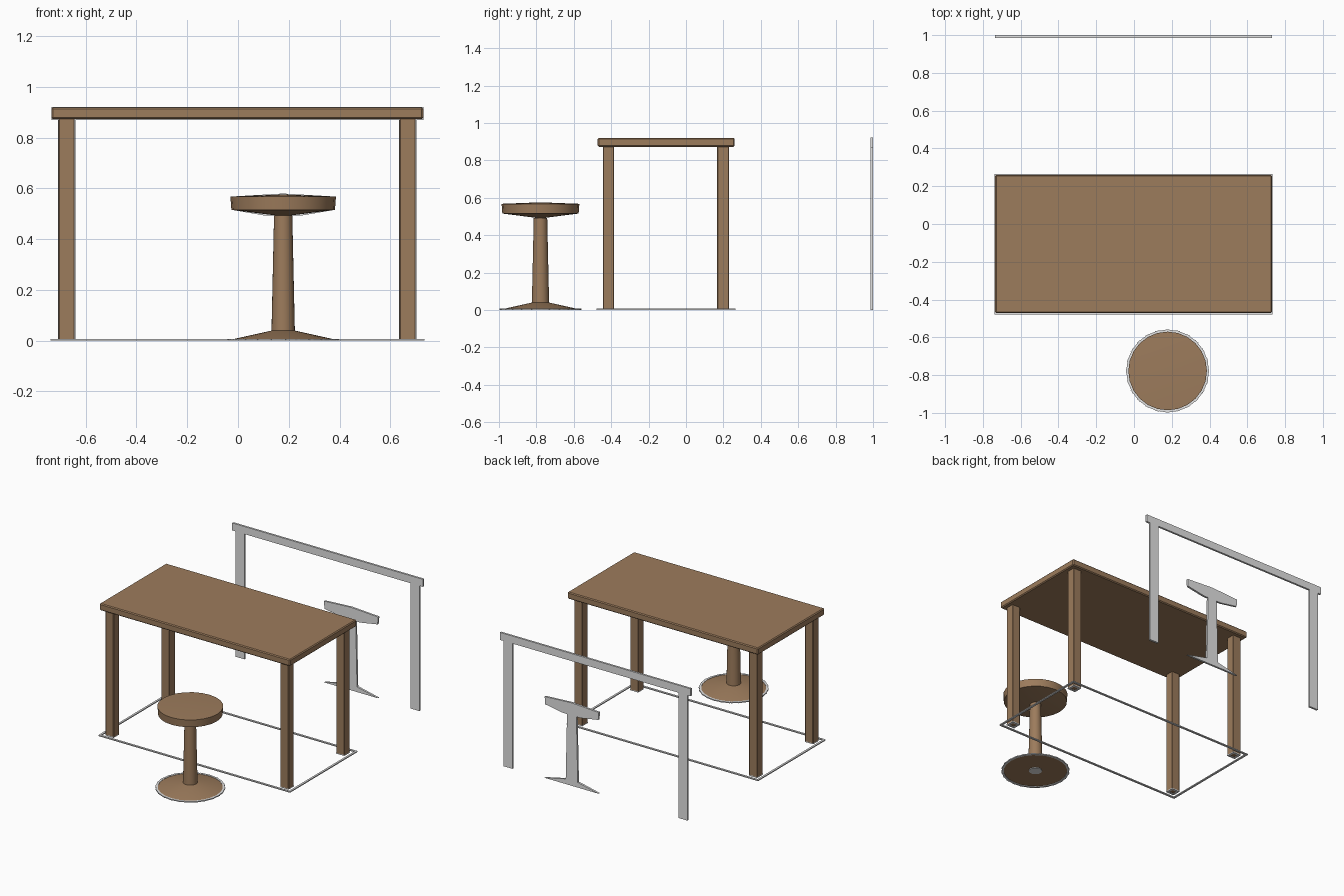
import bpy
import bmesh
from math import sin, cos, pi, tau, radians
from mathutils import Matrix, Vector

cube = bpy.data.objects.get("Cube")
if cube:
    bpy.data.objects.remove(cube, do_unlink=True)


def material(name, color):
    m = bpy.data.materials.new(name)
    m.use_nodes = True
    m.diffuse_color = color
    m.node_tree.nodes["Principled BSDF"].inputs["Base Color"].default_value = color
    return m


WOOD = material("brown wood", (0.335, 0.2, 0.107, 1))
GRAY = material("light gray", (0.77, 0.77, 0.77, 1))


def make(name, bm, mat):
    bmesh.ops.recalc_face_normals(bm, faces=bm.faces)
    me = bpy.data.meshes.new(name)
    bm.to_mesh(me)
    bm.free()
    me.materials.append(mat)
    ob = bpy.data.objects.new(name, me)
    bpy.context.collection.objects.link(ob)
    return ob


def add_box(bm, lo, hi, turn=Matrix()):
    lo, hi = Vector(lo), Vector(hi)
    mat = turn @ Matrix.Translation((lo + hi) / 2) @ Matrix.Diagonal((*(hi - lo), 1))
    bmesh.ops.create_cube(bm, size=1, matrix=mat)


def wood_box(name, lo, hi, bevel):
    bm = bmesh.new()
    add_box(bm, lo, hi)
    ob = make(name, bm, WOOD)
    mod = ob.modifiers.new("chamfer", "BEVEL")
    mod.width = bevel
    mod.segments = 1


def extrude_xz(name, points, y0, y1):
    bm = bmesh.new()
    face = bm.faces.new([bm.verts.new((x, y0, z)) for x, z in points])
    out = bmesh.ops.extrude_face_region(bm, geom=[face])
    verts = [v for v in out["geom"] if isinstance(v, bmesh.types.BMVert)]
    bmesh.ops.translate(bm, verts=verts, vec=(0, y1 - y0, 0))
    make(name, bm, GRAY)


def lathe(name, profile, center, mat=WOOD, sides=24):
    bm = bmesh.new()
    verts = [bm.verts.new((r, 0, z)) for r, z in profile]
    edges = [bm.edges.new(p) for p in zip(verts, verts[1:])]
    bmesh.ops.spin(bm, geom=verts + edges, axis=(0, 0, 1), cent=(0, 0, 0),
                   angle=tau, steps=sides, use_merge=True)
    bmesh.ops.remove_doubles(bm, verts=bm.verts, dist=0.0001)
    ob = make(name, bm, mat)
    ob.location = center
    bpy.ops.object.select_all(action="DESELECT")
    ob.select_set(True)
    bpy.context.view_layer.objects.active = ob
    bpy.ops.object.shade_smooth_by_angle(angle=radians(30))


def floor_frame(name, x0, x1, y0, y1, w):
    bm = bmesh.new()
    for y in (y0, y1 - w):
        add_box(bm, (x0, y, 0), (x1, y + w, LINE))
    for x in (x0, x1 - w):
        add_box(bm, (x, y0 + w, 0), (x + w, y1 - w, LINE))
    make(name, bm, GRAY)


LINE = 0.007
LEFT, RIGHT, FRONT, BACK = 0.73, -0.735, -0.472, 0.26
LEG_X = {"left": (0.637, 0.7), "right": (-0.707, -0.644)}
LEG_Y = {"front": (-0.445, -0.385), "back": (0.167, 0.229)}

# Table: chamfered top and four square legs with outlined feet
wood_box("table_top", (RIGHT, FRONT, 0.873), (LEFT, BACK, 0.92), 0.006)
for sx, (x0, x1) in LEG_X.items():
    for sy, (y0, y1) in LEG_Y.items():
        wood_box(f"table_leg_{sy}_{sx}", (x0, y0, 0.003), (x1, y1, 0.876), 0.003)
        floor_frame(f"foot_outline_{sy}_{sx}", x0, x1, y0, y1, 0.014)
floor_frame("table_floor_outline", RIGHT - 0.004, LEFT + 0.004,
            FRONT - 0.006, BACK + 0.004, 0.014)

# Round stool: base, tapered post and shallow dished seat
STOOL = (0.178, -0.778, 0)
HALF = [(0, 0.004), (0.208, 0.004), (0.046, 0.04), (0.036, 0.493),
        (0.07, 0.493), (0.204, 0.516), (0.208, 0.568), (0, 0.576)]
lathe("stool_base", HALF[:3] + [(0, 0.04)], STOOL)
lathe("stool_post", [(0, 0.035), HALF[2], HALF[3], (0, 0.495)], STOOL)
lathe("stool_seat", [(0, 0.49)] + HALF[5:], STOOL)

# Floor outline of the stool: straight bars whose ends overshoot into teeth
BARS = 24
bm = bmesh.new()
half = 0.212 * sin(pi / BARS) + 0.011
mid = 0.212 * cos(pi / BARS)
for i in range(BARS):
    turn = Matrix.Rotation(tau * (i + 0.5) / BARS, 4, "Z")
    add_box(bm, (mid - 0.007, -half, 0), (mid + 0.007, half, LINE), turn)
make("stool_floor_outline", bm, GRAY).location = STOOL
lathe("post_floor_disc", [(0, 0), (0.042, 0), (0.042, LINE), (0, LINE)], STOOL, GRAY)

# Thin flat profiles standing behind the table
Y0, Y1 = 0.986, 1.0
EDGE = 0.003
(rx0, rx1), (lx0, lx1) = [(a - EDGE, b + EDGE) for a, b in
                          (LEG_X["right"], LEG_X["left"])]
top, under = 0.922, 0.87
extrude_xz("table_profile", [
    (RIGHT, top), (RIGHT, under), (rx0, under), (rx0, 0), (rx1, 0), (rx1, under),
    (lx0, under), (lx0, 0), (lx1, 0), (lx1, under), (LEFT, under), (LEFT, top)],
    Y0, Y1)
side = HALF[1:-1]
outline = [(STOOL[0] + r, z) for r, z in side] + [(STOOL[0], 0.58)]
outline += [(STOOL[0] - r, z) for r, z in reversed(side)]
extrude_xz("stool_profile", outline, Y0, Y1)
